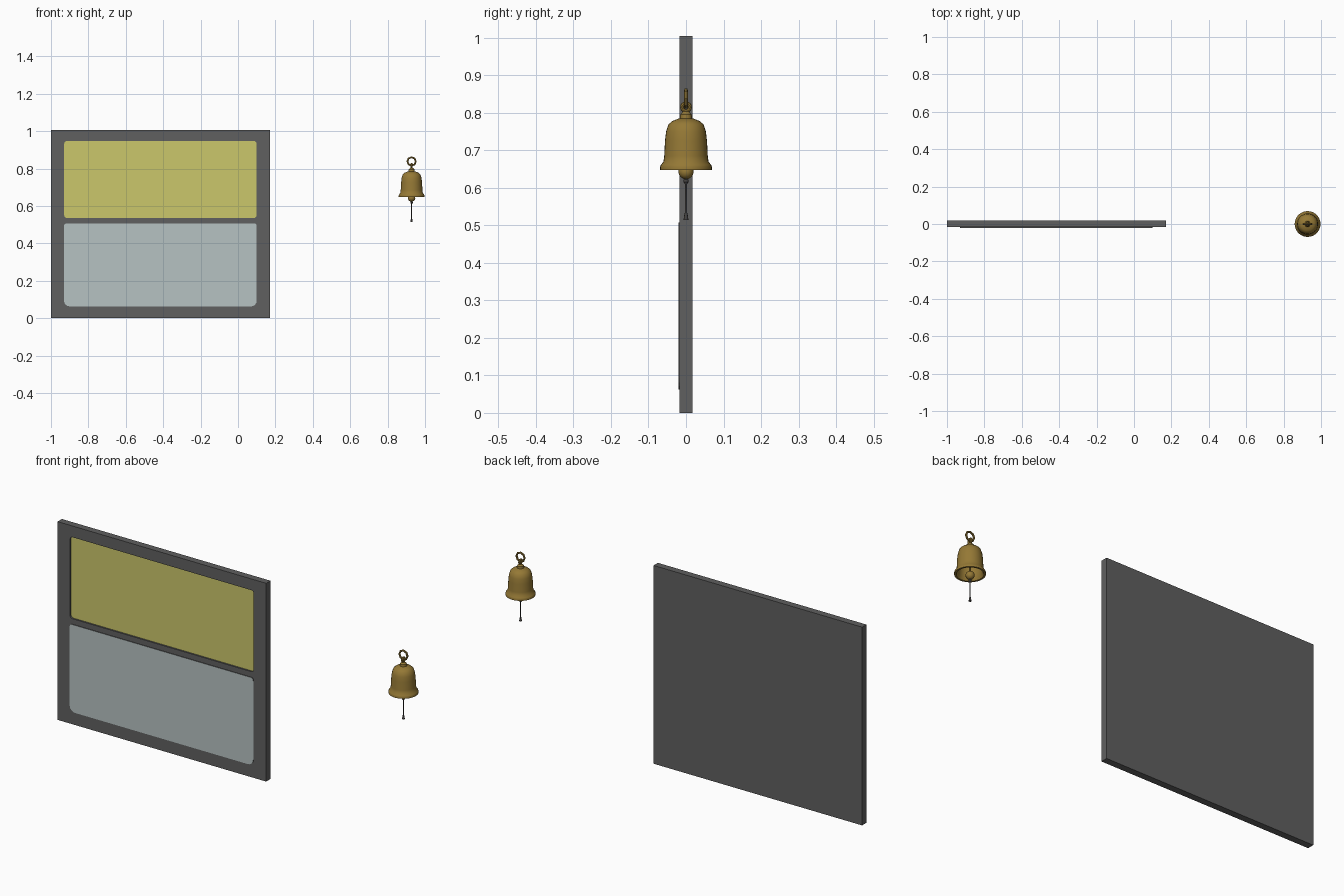
import bpy, bmesh, math
from mathutils import Matrix, Vector

if "Cube" in bpy.data.objects:
    bpy.data.objects.remove(bpy.data.objects["Cube"])


def mat(name, col):
    m = bpy.data.materials.new(name)
    m.diffuse_color = (*col, 1)
    m.use_nodes = True
    m.node_tree.nodes["Principled BSDF"].inputs["Base Color"].default_value = m.diffuse_color
    return m


GREY = mat("dark grey", (0.115, 0.115, 0.115))
YELLOW = mat("pale yellow", (0.60, 0.57, 0.145))
PALE = mat("pale blue grey", (0.47, 0.54, 0.54))
GOLD = mat("bell brass", (0.30, 0.19, 0.036))
CORD = mat("cord grey", (0.06, 0.055, 0.05))


def finish(name, bm, mats, smooth=False):
    bmesh.ops.recalc_face_normals(bm, faces=bm.faces)
    me = bpy.data.meshes.new(name)
    bm.to_mesh(me)
    bm.free()
    ob = bpy.data.objects.new(name, me)
    bpy.context.collection.objects.link(ob)
    for m in mats:
        me.materials.append(m)
    if smooth:
        bpy.ops.object.select_all(action='DESELECT')
        ob.select_set(True)
        bpy.context.view_layer.objects.active = ob
        bpy.ops.object.shade_smooth_by_angle(angle=math.radians(35))
    return ob


def plate(name, x0, x1, z0, z1, y0, y1, r_low, r_high, mats):
    """Rounded upright plate; front face takes the first material, the rest the last."""
    bm = bmesh.new()
    pts = []
    for cx, cz, a0, r in ((x1 - r_high, z1 - r_high, 0, r_high), (x0 + r_high, z1 - r_high, 90, r_high),
                          (x0 + r_low, z0 + r_low, 180, r_low), (x1 - r_low, z0 + r_low, 270, r_low)):
        for i in range(5 if r else 1):
            a = math.radians(a0 + i * 22.5)
            pts.append((cx + r * math.cos(a), y0, cz + r * math.sin(a)))
    f = bm.faces.new([bm.verts.new(p) for p in pts])
    ext = bmesh.ops.extrude_face_region(bm, geom=[f], use_keep_orig=True)
    bmesh.ops.translate(bm, verts=[v for v in ext["geom"] if isinstance(v, bmesh.types.BMVert)],
                        vec=(0, y1 - y0, 0))
    for f in bm.faces:
        front = all(abs(v.co.y - y0) < 1e-5 for v in f.verts)
        f.material_index = 0 if front else len(mats) - 1
    return finish(name, bm, mats)


BX = 0.928  # bell axis


def lathe(name, prof, m, n=32):
    bm = bmesh.new()
    vs = [bm.verts.new((BX + r, 0, z)) for r, z in prof]
    es = [bm.edges.new(p) for p in zip(vs, vs[1:])]
    bmesh.ops.spin(bm, geom=vs + es, cent=(BX, 0, 0), axis=(0, 0, 1), angle=math.tau, steps=n)
    bmesh.ops.remove_doubles(bm, verts=bm.verts, dist=1e-5)
    return finish(name, bm, [m], True)


def ring(name, z, R, r, turn, m, n):
    bpy.ops.mesh.primitive_torus_add(major_radius=R, minor_radius=r, major_segments=n, minor_segments=8,
                                     location=(BX, 0, z), rotation=(math.pi / 2, 0, turn))
    ob = bpy.context.object
    ob.name = name
    ob.data.materials.append(m)
    bpy.ops.object.shade_smooth_by_angle(angle=math.radians(35))


# board with a shallow recess for the upper pane
board = plate("board", -1, 0.17, 0, 1.005, -0.017, 0.0175, 0, 0, [GREY])
cutter = plate("recess_cutter", -0.93, 0.10, 0.535, 0.948, -0.04, -0.009, 0.014, 0.014, [GREY])
mod = board.modifiers.new("recess", 'BOOLEAN')
mod.operation = 'DIFFERENCE'
mod.solver = 'EXACT'
mod.object = cutter
bpy.context.view_layer.objects.active = board
bpy.ops.object.modifier_apply(modifier="recess")
bpy.data.objects.remove(cutter)

# upper pane on the recess floor, lower pane standing slightly proud
plate("upper_pane", -0.929, 0.099, 0.536, 0.947, -0.0105, -0.008, 0.014, 0.014, [YELLOW])
plate("lower_pane", -0.93, 0.10, 0.063, 0.507, -0.0205, -0.016, 0.03, 0.014, [PALE, GREY])

# bell: outer wall, lip and hollow inside
lathe("bell", [(0, 0.786), (0.012, 0.786), (0.021, 0.784), (0.036, 0.778), (0.047, 0.769), (0.053, 0.750),
               (0.056, 0.725), (0.058, 0.685), (0.060, 0.670), (0.067, 0.661), (0.069, 0.656),
               (0.069, 0.648), (0.060, 0.648), (0.054, 0.660), (0.051, 0.685), (0.049, 0.725),
               (0.042, 0.760), (0.02, 0.774), (0, 0.776)], GOLD)
# neck, crown loop and hanging ring
lathe("neck", [(0, 0.782), (0.016, 0.784), (0.015, 0.796), (0.008, 0.803), (0, 0.804)], GOLD, 20)
ring("crown_loop", 0.815, 0.0105, 0.005, math.pi / 2, GOLD, 16)
ring("hanging_ring", 0.838, 0.0225, 0.005, 0, GOLD, 8)

# clapper ball with its stem
lathe("clapper", [(0, 0.775), (0.004, 0.775), (0.004, 0.662)] +
      [(0.02 * math.sin(a), 0.643 + 0.02 * math.cos(a)) for a in [0.3 + i * (math.pi - 0.3) / 8 for i in range(8)]] +
      [(0, 0.623)], GOLD, 20)
# pull cord with knot and flared tail
lathe("pull_cord", [(0, 0.625), (0.006, 0.622), (0.007, 0.616), (0.003, 0.610), (0.0028, 0.535),
                    (0.0045, 0.528), (0.0065, 0.514), (0, 0.514)], CORD, 12)
